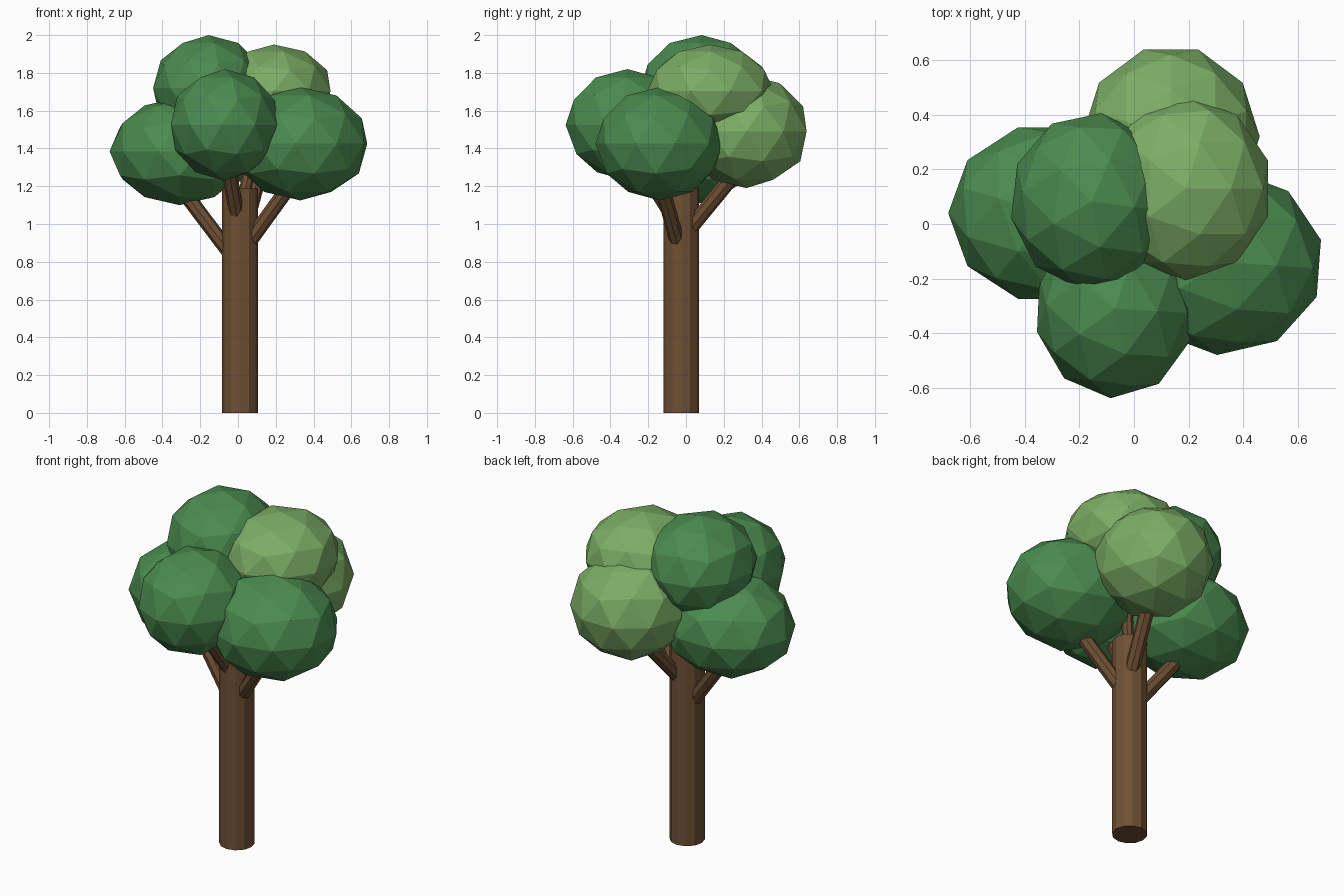
import bpy
import bmesh
from math import radians
from mathutils import Matrix, Vector

if "Cube" in bpy.data.objects:
    bpy.data.objects.remove(bpy.data.objects["Cube"])


def material(name, rgb):
    mat = bpy.data.materials.new(name)
    mat.diffuse_color = (*rgb, 1.0)
    mat.use_nodes = True
    mat.node_tree.nodes["Principled BSDF"].inputs["Base Color"].default_value = mat.diffuse_color
    return mat


BARK = material("bark", (0.16, 0.08, 0.035))
DARK = material("dark_leaves", (0.07, 0.26, 0.08))
LIGHT = material("light_leaves", (0.20, 0.42, 0.13))


def finish(name, bm, mat):
    mesh = bpy.data.meshes.new(name)
    bm.to_mesh(mesh)
    bm.free()
    mesh.materials.append(mat)
    bpy.context.collection.objects.link(bpy.data.objects.new(name, mesh))


def rod(name, start, end, radius, sides):
    """Flat-sided cylinder between two points."""
    a, b = Vector(start), Vector(end)
    axis = b - a
    turn = Vector((0, 0, 1)).rotation_difference(axis).to_matrix().to_4x4()
    bm = bmesh.new()
    bmesh.ops.create_cone(bm, cap_ends=True, segments=sides,
                          radius1=radius, radius2=radius, depth=axis.length,
                          matrix=Matrix.Translation((a + b) / 2) @ turn)
    finish(name, bm, BARK)


def clump(name, centre, radii, spin, mat):
    """Faceted leaf ball, spun about z and then stretched."""
    place = (Matrix.Translation(centre) @ Matrix.Diagonal((*radii, 1))
             @ Matrix.Rotation(radians(spin), 4, "Z"))
    bm = bmesh.new()
    bmesh.ops.create_icosphere(bm, subdivisions=2, radius=1, matrix=place)
    finish(name, bm, mat)


# Trunk
rod("trunk", (0.01, -0.025, 0), (0.01, -0.025, 1.19), 0.095, 12)

# Branches running into the leaf clumps
rod("branch_left", (0.0, -0.02, 0.79), (-0.31, 0.04, 1.2), 0.04, 8)
rod("branch_right", (0.03, -0.035, 0.865), (0.33, -0.15, 1.28), 0.04, 8)
rod("branch_front", (0.0, -0.05, 1.01), (-0.07, -0.31, 1.42), 0.04, 8)
rod("branch_back", (0.03, 0.0, 0.95), (0.135, 0.32, 1.34), 0.04, 8)
rod("branch_top", (0.02, -0.02, 1.1), (0.12, 0.07, 1.55), 0.032, 8)

# Leaf clumps
clump("leaves_left", (-0.31, 0.04, 1.385), (0.37, 0.33, 0.285), 18, DARK)
clump("leaves_right", (0.33, -0.14, 1.425), (0.365, 0.34, 0.30), -4, DARK)
clump("leaves_front", (-0.07, -0.31, 1.525), (0.295, 0.328, 0.295), -3, DARK)
clump("leaves_back", (0.135, 0.32, 1.49), (0.325, 0.335, 0.30), 18, LIGHT)
clump("leaves_top_right", (0.19, 0.13, 1.705), (0.315, 0.335, 0.245), 0, LIGHT)
clump("leaves_top_left", (-0.155, 0.083, 1.72), (0.30, 0.325, 0.28), -7, DARK)
